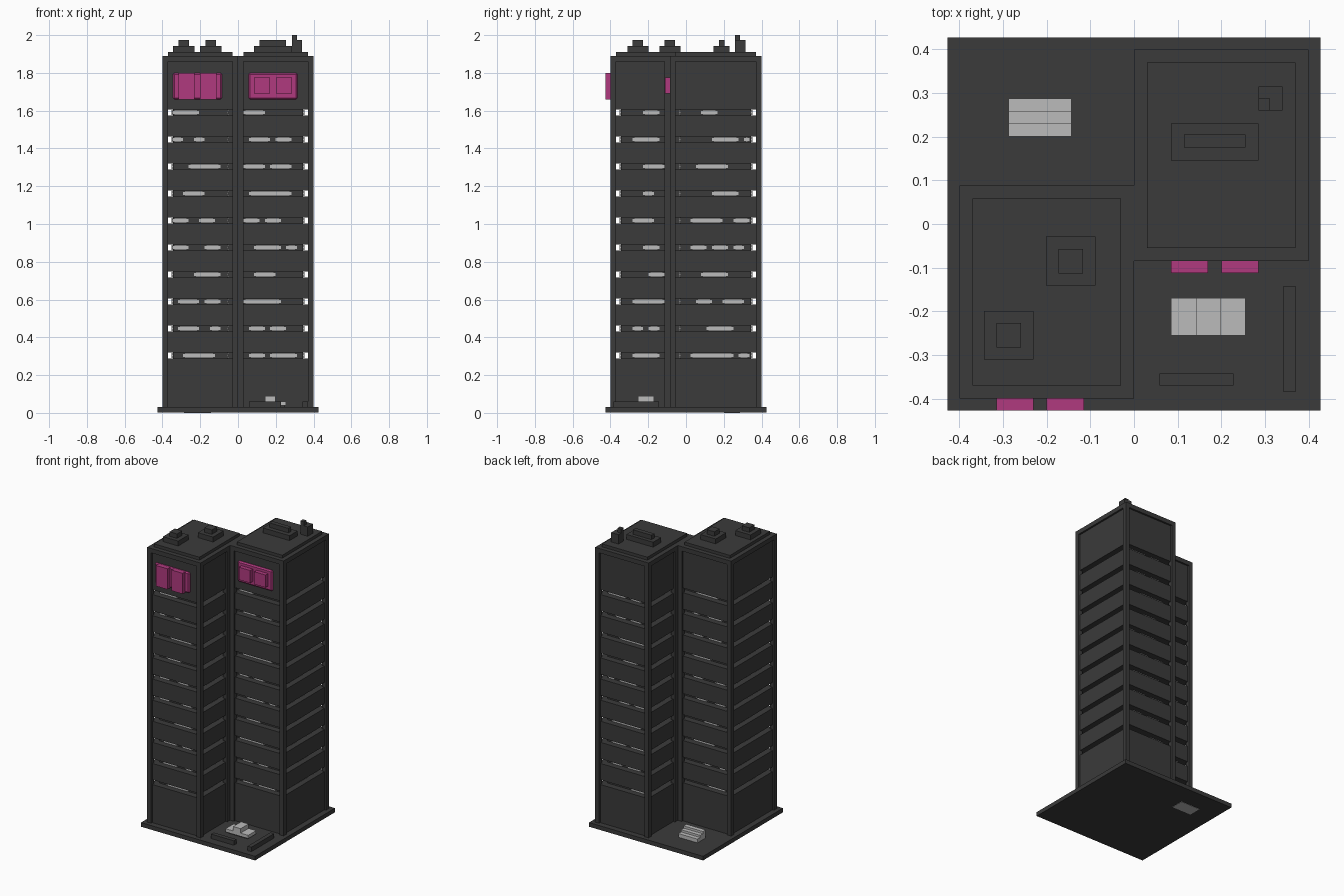
import bpy, bmesh
from mathutils import Matrix, Vector

cube = bpy.data.objects.get("Cube")
if cube:
    bpy.data.objects.remove(cube, do_unlink=True)


def material(name, rgb):
    m = bpy.data.materials.new(name)
    m.use_nodes = True
    m.diffuse_color = (*rgb, 1)
    m.node_tree.nodes["Principled BSDF"].inputs["Base Color"].default_value = (*rgb, 1)
    return m


DARK = material("charcoal", (0.043, 0.043, 0.043))
LIGHT = material("pale_grey", (0.5, 0.5, 0.5))
PINK = material("magenta", (0.434, 0.042, 0.212))


def boxes(name, mat, items):
    """One object made of boxes given as (x0, x1, y0, y1, z0, z1)."""
    bm = bmesh.new()
    for x0, x1, y0, y1, z0, z1 in items:
        centre = Vector((x0 + x1, y0 + y1, z0 + z1)) / 2
        size = Matrix.Diagonal((x1 - x0, y1 - y0, z1 - z0, 1))
        bmesh.ops.create_cube(bm, size=1, matrix=Matrix.Translation(centre) @ size)
    mesh = bpy.data.meshes.new(name)
    bm.to_mesh(mesh)
    bm.free()
    mesh.materials.append(mat)
    ob = bpy.data.objects.new(name, mesh)
    bpy.context.collection.objects.link(ob)
    return ob


# Storey layout: ten window slits from top to bottom
GROUND, EAVES, SLIT = 0.03, 1.86, 0.016
ROWS = [1.59 - 0.1429 * i for i in range(10)]
POST, RECESS, CORE = 0.03, 0.012, 0.055

boxes("base_plate", DARK, [(-0.427, 0.427, -0.427, 0.427, 0.002, GROUND)])

# Towers: corner posts, wall bands, inner core and roof
towers = {"left_side": (0.0, 0.4, -0.085, 0.4), "right_side": (-0.4, 0.0, -0.4, 0.088)}
for side, (x0, x1, y0, y1) in towers.items():
    boxes(side + "_posts", DARK,
          [(x, x + POST, y, y + POST, GROUND, EAVES)
           for x in (x0, x1 - POST) for y in (y0, y1 - POST)])
    edges = [EAVES] + [z + s for z in ROWS for s in (SLIT, -SLIT)] + [GROUND]
    r = RECESS
    boxes(side + "_wall_bands", DARK,
          [(x0 + r, x1 - r, y0 + r, y1 - r, edges[i + 1], edges[i])
           for i in range(0, len(edges), 2)])
    boxes(side + "_core", DARK,
          [(x0 + CORE, x1 - CORE, y0 + CORE, y1 - CORE, GROUND, EAVES)])
    boxes(side + "_roof", DARK,
          [(x0, x1, y0, y1, EAVES, 1.89),
           (x0 + POST, x1 - POST, y0 + POST, y1 - POST, 1.89, 1.91)])

# Link between the towers, with posts in the inner corners
boxes("core_link", DARK, [(-0.07, 0.07, -0.029, 0.032, GROUND, EAVES)])
boxes("inner_corner_posts", DARK, [(-POST, 0, -0.115, -0.085, GROUND, EAVES),
                                   (0, POST, 0.088, 0.118, GROUND, EAVES)])

# Lit windows: each word is a storey, each pair of hex digits a start and end cell
CELL = 0.0283


def window_strip(name, axis, wall, out, start, pattern):
    items = []
    for z, word in zip(ROWS, pattern.split()):
        for a, b in zip(word[::2], word[1::2]):
            u0, u1 = start + int(a, 16) * CELL, start + int(b, 16) * CELL
            for inset, half, depth in ((0, 0.008, 0.006), (0.008, 0.0135, 0.008)):
                d0, d1 = sorted((wall, wall + out * depth))
                u = (u0 + inset, u1 - inset)
                items.append((*u, d0, d1, z - half, z + half) if axis == "x"
                             else (d0, d1, *u, z - half, z + half))
    boxes(name, LIGHT, items)


RF = "05 0246 39 26 0358 0369 49 1569 1579 28"
LF = "04 1569 0459 19 0347 278a 26 07 1458 145a"
LS = "25 49ab 17 49 068b 03478a 27 146a 38 089b"
RS = "25 05 26 24 04 25 36 06 0235 05"


def flip(pattern):
    return " ".join(reversed(pattern.split()))


window_strip("right_front_windows", "x", -0.345, -1, -0.347, RF)
window_strip("left_front_windows", "x", -0.03, -1, 0.029, LF)
window_strip("left_outer_windows", "y", 0.345, 1, 0.024, LS)
window_strip("right_inner_windows", "y", -0.055, 1, -0.283, RS)
window_strip("right_back_windows", "x", 0.033, 1, -0.33, flip(RF))
window_strip("left_back_windows", "x", 0.345, 1, 0.058, flip(LF))
window_strip("right_outer_windows", "y", -0.345, -1, -0.31, flip(LS))
window_strip("left_inner_windows", "y", 0.055, -1, 0.15, flip(RS))

# Rooftop equipment
for name, (x, y) in {"front_roof_vent": (-0.287, -0.255),
                     "middle_roof_vent": (-0.145, -0.085)}.items():
    boxes(name, DARK, [(x - 0.057, x + 0.057, y - 0.056, y + 0.056, 1.91, 1.943),
                       (x - 0.028, x + 0.028, y - 0.028, y + 0.028, 1.943, 1.973)])
boxes("long_roof_vent", DARK, [(0.085, 0.285, 0.145, 0.23, 1.91, 1.943),
                               (0.115, 0.255, 0.175, 0.205, 1.943, 1.973)])
boxes("roof_chimney", DARK, [(0.285, 0.34, 0.26, 0.315, 1.91, 1.973),
                             (0.285, 0.312, 0.26, 0.287, 1.973, 2.0)])

# Billboards: bevelled backing board with raised panels
for name, x0, y, zlo, zhi in (("right_billboard", -0.345, -0.4, 1.66, 1.8),
                              ("left_billboard", 0.055, -0.085, 1.69, 1.775)):
    board = boxes(name + "_board", PINK, [(x0, x0 + 0.26, y, y + 0.03, 1.66, 1.8)])
    bevel = board.modifiers.new("bevel", "BEVEL")
    bevel.width, bevel.segments = 0.008, 1
    boxes(name + "_panels", PINK,
          [(x0 + a, x0 + a + 0.085, y - 0.027, y + 0.005, zlo, zhi) for a in (0.03, 0.145)])

# Forecourt planters and parked vehicles
boxes("planters", DARK, [(0.058, 0.228, -0.37, -0.342, GROUND, 0.06),
                         (0.342, 0.37, -0.37 - 0.015, -0.142, GROUND, 0.06)])
boxes("front_vehicle", LIGHT, [(0.085, 0.255, -0.255, -0.17, 0.038, 0.06),
                               (0.142, 0.198, -0.255, -0.17, 0.06, 0.09)])
boxes("front_vehicle_underside", DARK, [(0.095, 0.245, -0.245, -0.18, GROUND, 0.038)])
boxes("back_vehicle", LIGHT, [(-0.287, -0.143, 0.2, 0.23, 0, 0.085),
                              (-0.287, -0.143, 0.23, 0.258, 0, 0.07),
                              (-0.287, -0.143, 0.258, 0.287, 0, 0.055)])
